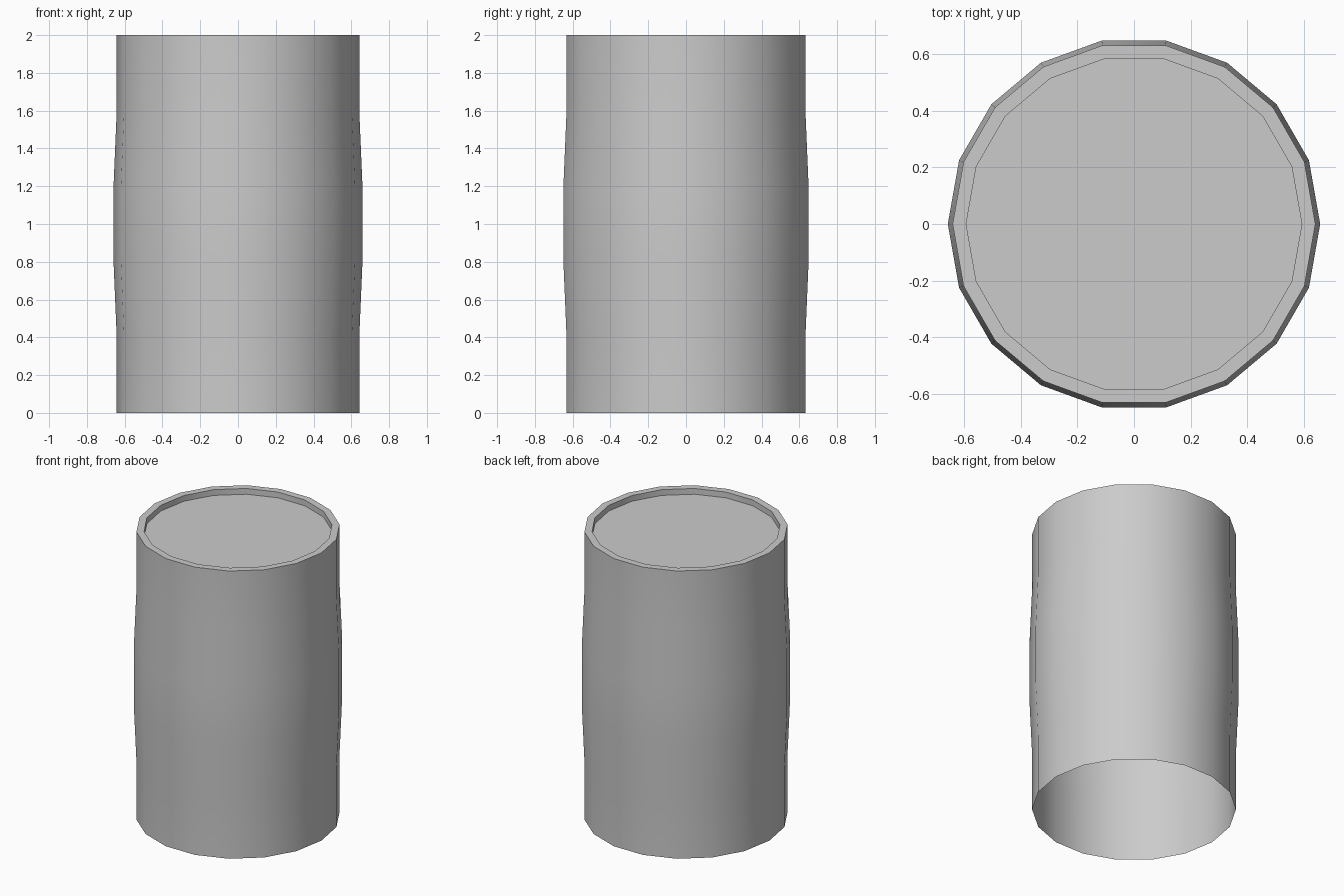
import bpy, bmesh, math

if "Cube" in bpy.data.objects:
    bpy.data.objects.remove(bpy.data.objects["Cube"])

SIDES = 18

# Profile (radius, height): open-bottomed wall, bulged middle, rim and recessed lid
profile = [(0.642, 0.0), (0.642, 0.4), (0.659, 0.8), (0.659, 1.2),
           (0.642, 1.6), (0.642, 2.0), (0.594, 2.0), (0.594, 1.96)]

bm = bmesh.new()
rings = []
for r, z in profile:
    rings.append([bm.verts.new((r * math.cos(2 * math.pi * i / SIDES),
                                r * math.sin(2 * math.pi * i / SIDES), z))
                  for i in range(SIDES)])

# Walls and rim
for low, high in zip(rings, rings[1:]):
    for i in range(SIDES):
        j = (i + 1) % SIDES
        bm.faces.new((low[i], low[j], high[j], high[i]))

# Recessed lid
bm.faces.new(rings[-1])

mesh = bpy.data.meshes.new("barrel")
bm.to_mesh(mesh)
bm.free()
barrel = bpy.data.objects.new("barrel", mesh)
bpy.context.collection.objects.link(barrel)

# Smooth sides with sharp rim edges
bpy.context.view_layer.objects.active = barrel
barrel.select_set(True)
bpy.ops.object.shade_smooth_by_angle(angle=math.radians(30))
